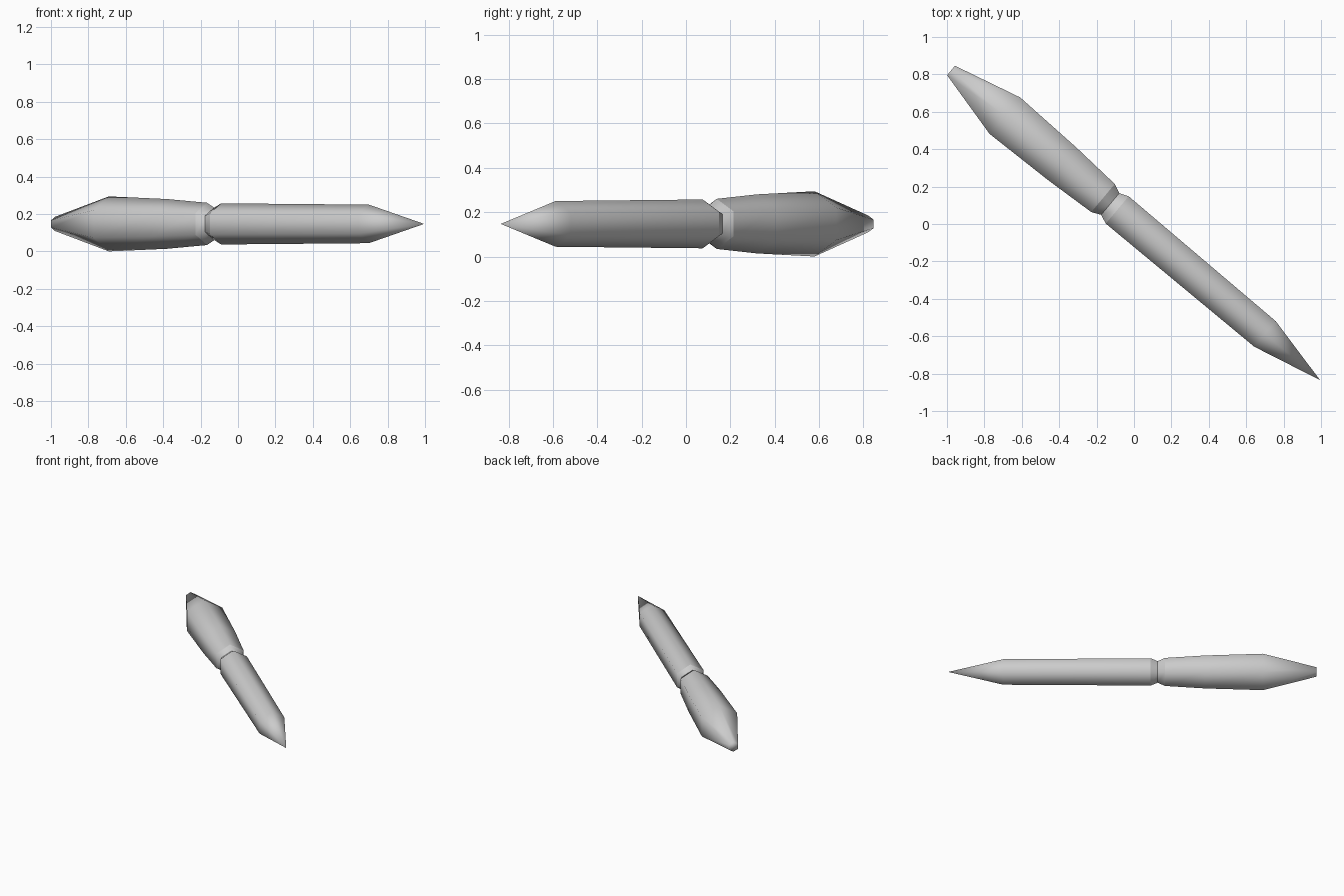
import bpy, bmesh, math
from mathutils import Matrix

cube = bpy.data.objects.get("Cube")
if cube:
    bpy.data.objects.remove(cube, do_unlink=True)

SIDES = 6
HEIGHT = 0.147
TIP = (0.995, -0.835, HEIGHT)
ANGLE = math.radians(140)   # direction from the tip to the blunt end

grey = bpy.data.materials.new("light_grey")
grey.use_nodes = True
colour = (0.6, 0.6, 0.6, 1)
grey.diffuse_color = colour
grey.node_tree.nodes["Principled BSDF"].inputs["Base Color"].default_value = colour


def turned_part(name, profile, sharp_rings=()):
    """Skin six-sided rings given as (distance from tip, radius)."""
    bm = bmesh.new()
    rings = []
    for dist, radius in profile:
        if radius == 0:
            rings.append([bm.verts.new((dist, 0, 0))] * SIDES)
            continue
        steps = [math.tau * i / SIDES for i in range(SIDES)]
        rings.append([bm.verts.new((dist, radius * math.sin(a), radius * math.cos(a)))
                      for a in steps])
    for a, b in zip(rings, rings[1:]):
        for i in range(SIDES):
            j = (i + 1) % SIDES
            corners = dict.fromkeys((a[i], a[j], b[j], b[i]))
            bm.faces.new(list(corners))
    # flat cap on the blunt end
    if name == "flared_handle":
        bm.faces.new(rings[-1])
    bmesh.ops.recalc_face_normals(bm, faces=bm.faces)
    for face in bm.faces:
        face.smooth = True
    # crisp collar edges beside the groove
    for k in sharp_rings:
        for i in range(SIDES):
            bm.edges.get((rings[k][i], rings[k][(i + 1) % SIDES])).smooth = False
    bm.transform(Matrix.Translation(TIP) @ Matrix.Rotation(ANGLE, 4, 'Z'))
    mesh = bpy.data.meshes.new(name)
    bm.to_mesh(mesh)
    bm.free()
    mesh.materials.append(grey)
    obj = bpy.data.objects.new(name, mesh)
    bpy.context.collection.objects.link(obj)
    return obj


# Slim shaft: point, shoulder, collar, groove bottom
turned_part("pointed_shaft",
            [(0, 0), (0.385, 0.103), (1.416, 0.11), (1.465, 0.087)], [2])

# Thicker handle: groove bottom, collar, swelling, widest ring, blunt end
turned_part("flared_handle",
            [(1.465, 0.087), (1.515, 0.113), (1.795, 0.133),
             (2.2, 0.147), (2.576, 0.038)], [1])
